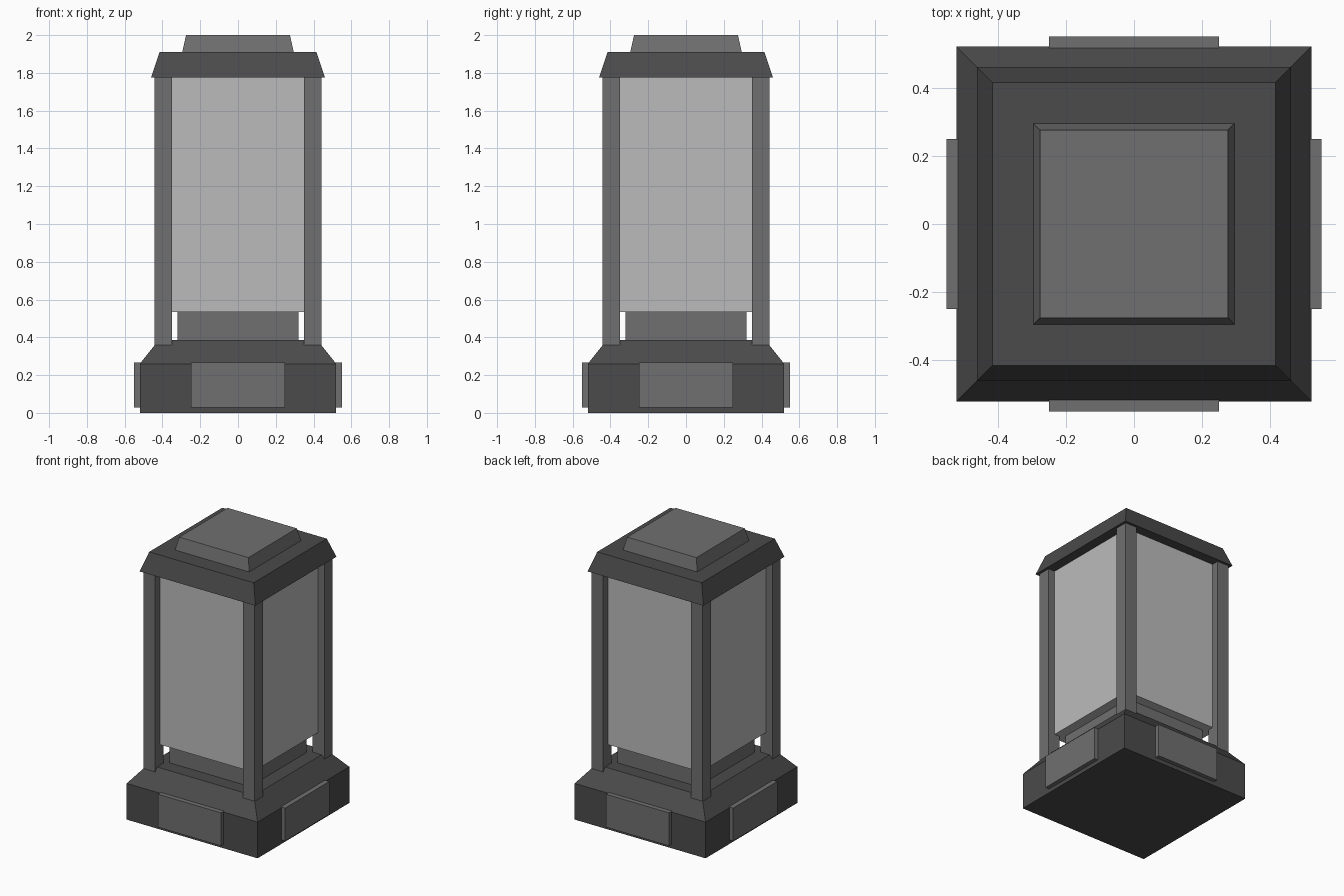
import bpy, bmesh
from math import pi
from mathutils import Matrix

if "Cube" in bpy.data.objects:
    bpy.data.objects.remove(bpy.data.objects["Cube"])


def grey(name, v):
    m = bpy.data.materials.new(name)
    m.diffuse_color = (v, v, v, 1)
    m.use_nodes = True
    m.node_tree.nodes["Principled BSDF"].inputs["Base Color"].default_value = m.diffuse_color
    return m


DARK, MID, PALE = grey("dark_metal", 0.07), grey("mid_metal", 0.16), grey("frosted_glass", 0.5)


def stack(name, levels, mat, centre=(0, 0)):
    """Square solid lofted through (half_width, z) levels."""
    bm = bmesh.new()
    rings = [[bm.verts.new((centre[0] + sx * h, centre[1] + sy * h, z))
              for sx, sy in ((-1, -1), (1, -1), (1, 1), (-1, 1))] for h, z in levels]
    bm.faces.new(rings[0][::-1])
    bm.faces.new(rings[-1])
    for a, b in zip(rings, rings[1:]):
        for i in range(4):
            j = (i + 1) % 4
            bm.faces.new((a[i], a[j], b[j], b[i]))
    return finish(name, bm, mat)


def finish(name, bm, mat):
    mesh = bpy.data.meshes.new(name)
    bm.to_mesh(mesh)
    bm.free()
    mesh.materials.append(mat)
    ob = bpy.data.objects.new(name, mesh)
    bpy.context.collection.objects.link(ob)
    return ob


# Plinth with sloped shoulder, and the collar carrying the glass
stack("base", [(0.52, 0), (0.52, 0.26), (0.42, 0.385)], DARK)
stack("collar", [(0.32, 0.385), (0.32, 0.535)], MID)

# Glass body
stack("glass", [(0.39, 0.535), (0.39, 1.775)], PALE)

# Roof and its raised top
stack("roof", [(0.46, 1.775), (0.415, 1.91)], DARK)
stack("roof_top", [(0.295, 1.91), (0.275, 2.0)], MID)

# Corner posts
for sx in (-1, 1):
    for sy in (-1, 1):
        stack("corner_post", [(0.0465, 0.34), (0.0465, 1.776)], MID, (sx * 0.395, sy * 0.395))

# Plates on the four sides of the base
for k in range(4):
    bm = bmesh.new()
    bmesh.ops.create_cube(bm, size=1, matrix=Matrix.Rotation(k * pi / 2, 4, 'Z')
                          @ Matrix.Translation((0, -0.525, 0.147))
                          @ Matrix.Diagonal((0.5, 0.05, 0.237, 1)))
    finish("base_plate", bm, MID)
